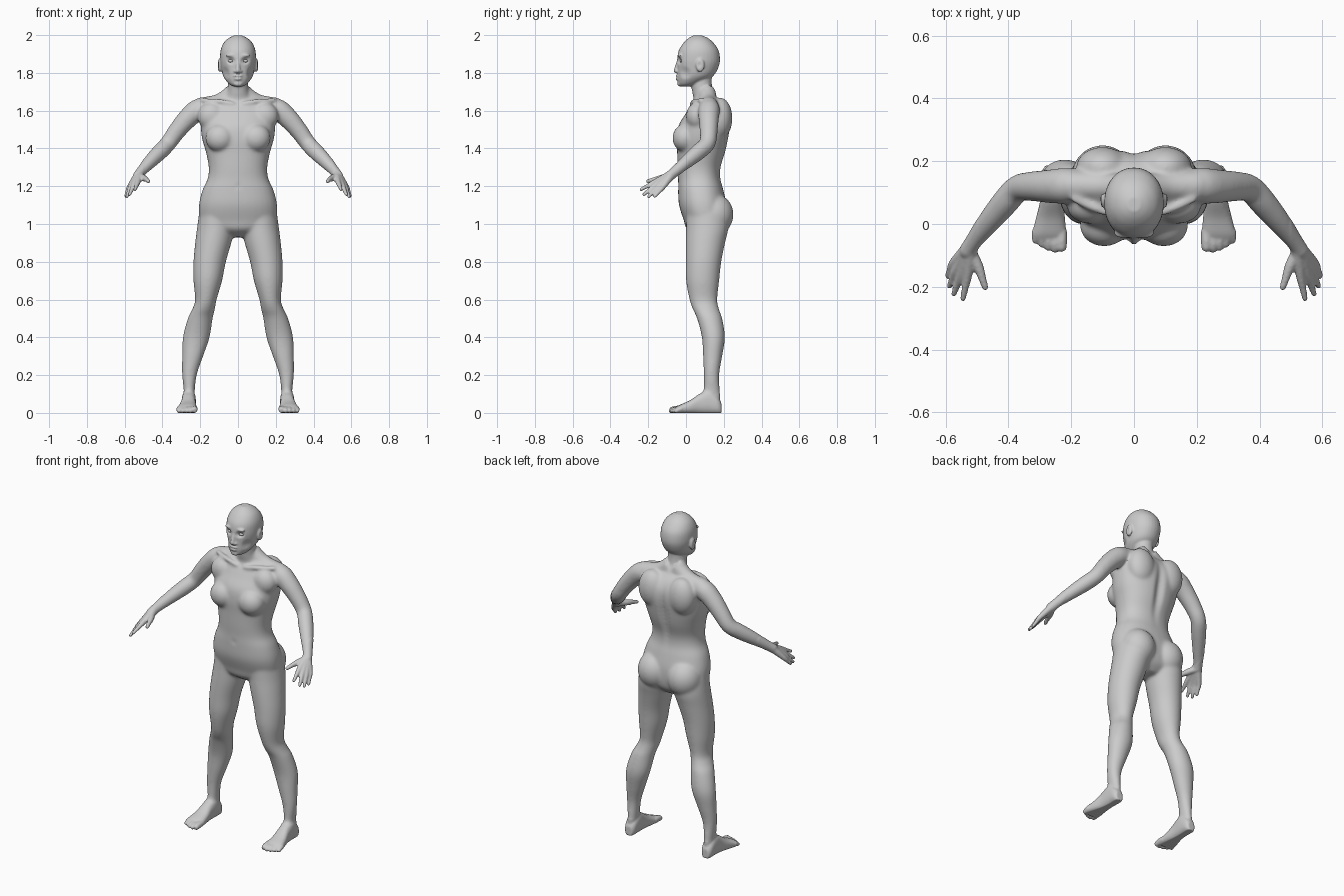
import bpy, bmesh, math
from mathutils import Vector, Matrix

bm = bmesh.new()


def spline(pts, steps=5):
    """Catmull-Rom interpolation of tuples of any length."""
    out = []
    for i in range(len(pts) - 1):
        p0, p1, p2, p3 = pts[max(i - 1, 0)], pts[i], pts[i + 1], pts[min(i + 2, len(pts) - 1)]
        for k in range(steps):
            t = k / steps
            out.append([0.5 * (2 * b + (c - a) * t + (2 * a - 5 * b + 4 * c - d) * t * t
                               + (3 * b - a - 3 * c + d) * t ** 3)
                        for a, b, c, d in zip(p0, p1, p2, p3)])
    return out + [list(pts[-1])]


def skin(rings, sides):
    """Closed skin over a row of rings, made for each side (1 right, -1 mirrored)."""
    for s in sides:
        rows = [[bm.verts.new((s * p.x, p.y, p.z)) for p in r] for r in rings]
        n = len(rows[0])
        for a, b in zip(rows, rows[1:]):
            for i in range(n):
                bm.faces.new((a[i], a[(i + 1) % n], b[(i + 1) % n], b[i]))
        bm.faces.new(rows[0])
        bm.faces.new(rows[-1])


def ring(c, u, v, a, b, power=2.0, n=32):
    pts = []
    for i in range(n):
        t = 2 * math.pi * i / n
        ct, st = math.cos(t), math.sin(t)
        pts.append(c + u * a * math.copysign(abs(ct) ** (2 / power), ct)
                   + v * b * math.copysign(abs(st) ** (2 / power), st))
    return pts


X, Y, Z = Vector((1, 0, 0)), Vector((0, 1, 0)), Vector((0, 0, 1))


def stack(sections, sides=(1,), power=2.0):
    """Horizontal sections: z, x centre, half width, front y, back y."""
    skin([ring(Vector((x, (f + k) / 2, z)), X, Y, w, (k - f) / 2, power)
          for z, x, w, f, k in spline(sections)], sides)


def tube(points, sides=(1, -1)):
    """Round limb through points x, y, z, radius, with rounded ends."""
    p = spline(points, 4)
    pos = [Vector(q[:3]) for q in p]
    ref, rings = Vector((0.5, 0.5, 0.7)), []
    for i, q in enumerate(p):
        t = (pos[min(i + 1, len(p) - 1)] - pos[max(i - 1, 0)]).normalized()
        u = t.cross(ref).normalized()
        v = t.cross(u)
        rings.append(ring(pos[i], u, v, q[3], q[3], n=16))
    for e in (0.5, 0.85):
        rings.append(ring(pos[-1] + t * q[3] * e, u, v, *[q[3] * math.sqrt(1 - e * e)] * 2, n=16))
    skin(rings, sides)


def ball(c, r, sides=(1, -1)):
    for s in sides:
        bmesh.ops.create_uvsphere(bm, u_segments=24, v_segments=16, radius=1,
                                  matrix=Matrix.Translation((s * c[0], c[1], c[2])) @ Matrix.Diagonal((*r, 1)))


# torso
stack([(.93, 0, .05, .06, .16), (.97, 0, .15, .005, .2), (1.02, 0, .2, -.012, .215),
       (1.1, 0, .207, -.037, .215), (1.18, 0, .188, -.042, .198), (1.24, 0, .161, -.042, .183),
       (1.3, 0, .155, -.045, .185), (1.38, 0, .17, -.047, .21), (1.45, 0, .19, -.05, .225),
       (1.52, 0, .198, -.04, .235), (1.58, 0, .195, -.005, .228), (1.63, 0, .185, .025, .2),
       (1.67, 0, .13, .06, .16)], power=2.25)
ball((.095, -.005, 1.455), (.078, .067, .075))      # breasts
ball((.14, .06, 1.57), (.075, .06, .075))           # chest muscles
ball((.1, .18, 1.56), (.085, .066, .11))            # shoulder blades
ball((.1, .15, 1.05), (.1, .102, .11))              # buttocks
tube([(.02, .11, 1.695, .05), (.1, .12, 1.645, .045), (.2, .122, 1.62, .05)])   # shoulder slope
tube([(.02, .03, 1.635, .012), (.1, .04, 1.65, .013), (.19, .08, 1.655, .013)])  # collarbones

# neck and head
stack([(1.6, 0, .09, .04, .19), (1.66, 0, .073, .04, .17), (1.7, 0, .057, .032, .145),
       (1.75, 0, .053, .027, .136), (1.81, 0, .05, .03, .14)])
stack([(1.728, 0, .022, -.03, .02), (1.74, 0, .046, -.04, .06), (1.765, 0, .068, -.045, .115),
       (1.79, 0, .081, -.045, .15), (1.83, 0, .09, -.046, .172), (1.87, 0, .095, -.047, .18),
       (1.92, 0, .092, -.038, .172), (1.96, 0, .075, -.012, .145), (1.985, 0, .048, .015, .115),
       (1.998, 0, .02, .04, .085)], power=2.1)
tube([(0, -.035, 1.875, .009), (0, -.047, 1.84, .01), (0, -.053, 1.812, .013)], (1,))  # nose
ball((.012, -.045, 1.808), (.011, .013, .009))      # nostrils
ball((.035, -.03, 1.893), (.03, .015, .009))        # brows
ball((0, -.044, 1.784), (.024, .012, .007), (1,))   # lips
ball((0, -.043, 1.768), (.021, .012, .008), (1,))
ball((0, -.032, 1.742), (.025, .014, .014), (1,))   # chin
ball((.098, .075, 1.84), (.01, .023, .036))         # ears

# arms
tube([(.17, .125, 1.612, .05), (.215, .122, 1.603, .058), (.27, .12, 1.555, .054),
      (.325, .12, 1.49, .048), (.37, .113, 1.427, .044), (.41, .07, 1.385, .044),
      (.46, .01, 1.335, .038), (.51, -.055, 1.28, .028), (.53, -.085, 1.255, .027)])

# fingers, each running from the wrist over its knuckle, then the thumb
for wrist, knuckle, tip in [((.52, -.085, 1.26), (.53, -.165, 1.222), (.545, -.238, 1.183)),
                            ((.525, -.085, 1.257), (.55, -.158, 1.21), (.574, -.223, 1.156)),
                            ((.53, -.085, 1.253), (.566, -.145, 1.2), (.588, -.198, 1.145)),
                            ((.535, -.085, 1.25), (.576, -.125, 1.193), (.594, -.165, 1.147))]:
    mid = [(a + b) / 2 for a, b in zip(knuckle, tip)]
    tube([(*wrist, .022), (*knuckle, .0145), (*mid, .0115), (*tip, .009)])
tube([(.525, -.085, 1.252, .022), (.497, -.135, 1.242, .017), (.483, -.175, 1.234, .0125),
      (.474, -.202, 1.226, .0105)])

# legs
stack([(.06, .26, .03, .085, .18), (.1, .258, .028, .092, .181), (.2, .257, .039, .094, .176),
       (.3, .24, .056, .09, .192), (.4, .221, .071, .084, .206), (.5, .2, .066, .058, .192),
       (.55, .182, .06, .035, .175), (.6, .17, .057, .018, .166), (.7, .16, .076, 0, .176),
       (.8, .15, .086, -.002, .187), (.9, .131, .096, -.002, .207), (.98, .117, .1, 0, .225),
       (1.06, .106, .1, 0, .22)], (1, -1))

# feet: sections along y of x centre, half width, height
skin([ring(Vector((x, y, h / 2 - .003)), X, Z, w, h / 2 + .003, 2.4)
      for y, x, w, h in spline([(.187, .26, .022, .055), (.165, .26, .034, .09), (.12, .26, .037, .125),
                                (.07, .262, .038, .1), (.02, .266, .046, .066),
                                (-.03, .27, .054, .044), (-.052, .27, .05, .03)])], (1, -1))
for i, (end, r) in enumerate([(-.073, .018), (-.08, .0135), (-.074, .013), (-.064, .0125), (-.052, .012)]):
    x = .231 + .0208 * i
    tube([(x, -.02, .022, r), (x, end + .02, .02, r), (x, end, r - .002, r * .95)])   # toes

# fuse all the parts into one skin
bmesh.ops.recalc_face_normals(bm, faces=bm.faces)
mesh = bpy.data.meshes.new("body")
bm.to_mesh(mesh)
bm.free()
body = bpy.data.objects.new("body", mesh)
bpy.context.collection.objects.link(body)
bpy.context.view_layer.objects.active = body
body.select_set(True)
fuse = body.modifiers.new("fuse", 'REMESH')
fuse.mode = 'VOXEL'
fuse.voxel_size = .0052
bpy.ops.object.modifier_apply(modifier="fuse")

# hollows: centre, reach, push
hollows = [((0, .23, 1.42), (.035, .1, .27), (0, -.02, 0)),        # spine
           ((0, -.05, 1.2), (.02, .05, .015), (0, .008, 0)),       # navel
           ((0, -.05, 1.777), (.03, .04, .006), (0, .006, 0))]     # mouth
for s in (1, -1):
    hollows += [((s * .037, -.04, 1.864), (.03, .05, .022), (0, .016, 0)),     # eye sockets
                ((s * .07, -.01, 1.8), (.035, .05, .04), (-s * .007, .004, 0)),  # cheeks
                ((s * .11, .07, 1.842), (.02, .014, .022), (-s * .006, 0, 0))]  # ear bowls
for v in body.data.vertices:
    for c, r, push in hollows:
        d = sum(((a - b) / k) ** 2 for a, b, k in zip(v.co, c, r))
        if d < 1:
            v.co += Vector(push) * (1 - d) ** 2
    v.co.z = max(v.co.z, 0)

# blend the joins strongly on trunk and limbs, lightly on face, hands and feet
soft = body.vertex_groups.new(name="soft")
soft.add([v.index for v in body.data.vertices
          if abs(v.co.x) < .5 and .1 < v.co.z < 1.72 and v.co.y > -.09], 1, 'REPLACE')
for name, count, group in (("blend", 40, "soft"), ("polish", 4, "")):
    m = body.modifiers.new(name, 'SMOOTH')
    m.factor, m.iterations, m.vertex_group = .5, count, group
bpy.ops.object.shade_smooth()

# eyes
for s, name in ((1, "eye_left"), (-1, "eye_right")):
    bpy.ops.mesh.primitive_uv_sphere_add(segments=24, ring_count=16, radius=1, location=(s * .037, -.018, 1.863))
    eye = bpy.context.object
    eye.name = name
    eye.scale = (.017, .015, .009)
    bpy.ops.object.shade_smooth()
